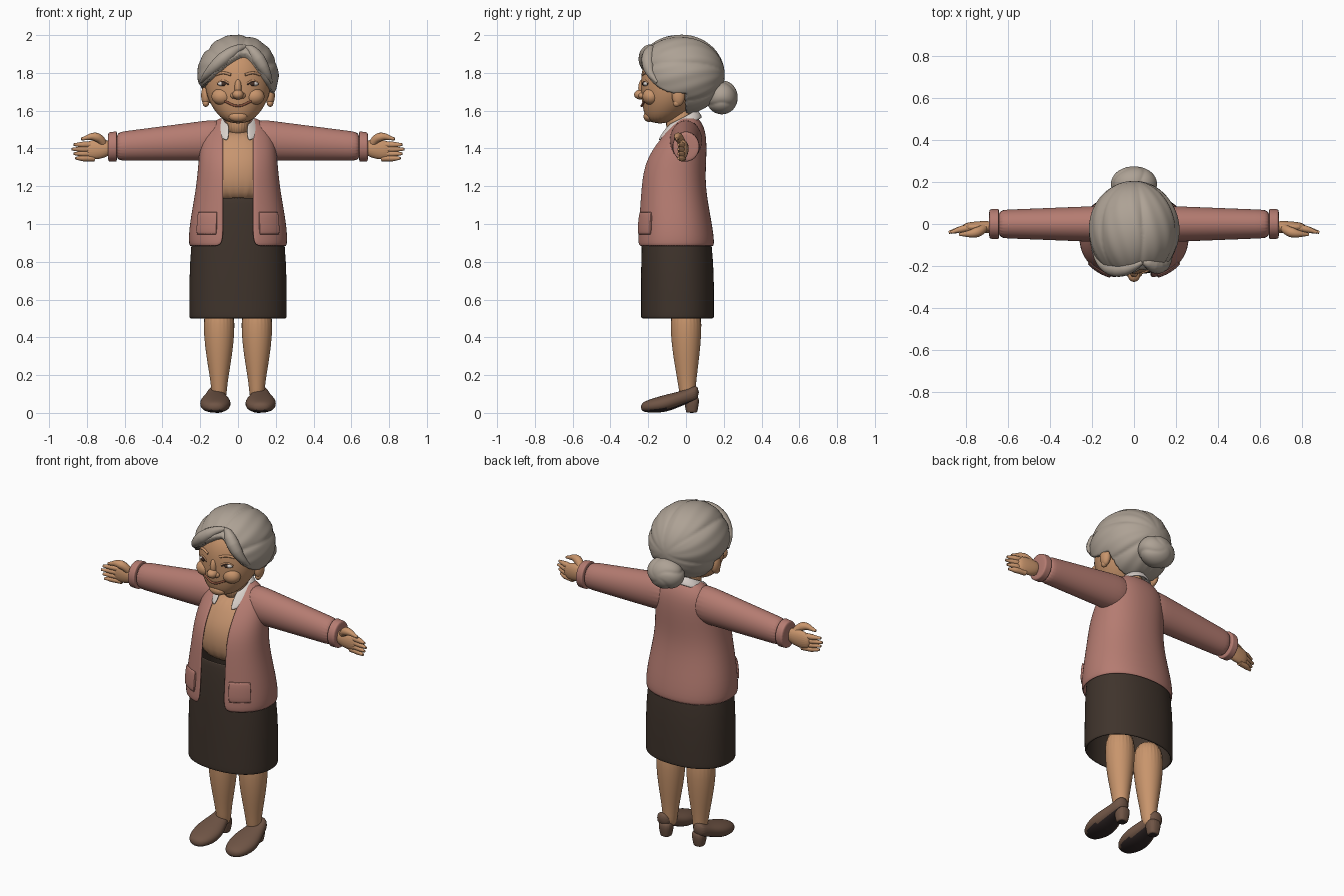
import bpy, bmesh
from math import sin, cos, pi, asin, atan2, copysign, sqrt
from mathutils import Vector

if "Cube" in bpy.data.objects:
    bpy.data.objects.remove(bpy.data.objects["Cube"])


def material(name, red, green, blue):
    mat = bpy.data.materials.new(name)
    mat.use_nodes = True
    mat.diffuse_color = (red, green, blue, 1)
    shader = mat.node_tree.nodes["Principled BSDF"]
    shader.inputs["Base Color"].default_value = mat.diffuse_color
    shader.inputs["Roughness"].default_value = .8
    return mat


SKIN = material("skin", .58, .3, .15)
BLOUSE = material("peach blouse", .57, .3, .16)
HAIR = material("grey hair", .42, .36, .3)
KNIT = material("rose knit", .46, .2, .165)
SKIRT = material("dark brown cloth", .05, .034, .025)
SHOE = material("brown leather", .16, .09, .06)
SOLE = material("dark sole", .03, .02, .02)
WHITE = material("off white", .7, .64, .6)
DARK = material("dark brown eye", .06, .03, .02)
LIP = material("soft red brown", .26, .09, .05)


def finish(mesh_data, name, materials, thickness=0, subdivide=False):
    """Turn a bmesh into a smooth object with optional modifiers."""
    bmesh.ops.recalc_face_normals(mesh_data, faces=mesh_data.faces)
    for face in mesh_data.faces:
        face.smooth = True
    mesh = bpy.data.meshes.new(name)
    mesh_data.to_mesh(mesh)
    mesh_data.free()
    for mat in materials:
        mesh.materials.append(mat)
    part = bpy.data.objects.new(name, mesh)
    bpy.context.collection.objects.link(part)
    if thickness:
        solid = part.modifiers.new("thickness", "SOLIDIFY")
        solid.thickness, solid.offset = thickness, -1
    if subdivide:
        smooth = part.modifiers.new("smooth", "SUBSURF")
        smooth.levels = smooth.render_levels = 2


def signed_power(value, exponent):
    return copysign(abs(value) ** exponent, value)


def loft(name, axis, rings, mat, side=1, middle=0, square=1, gap=None, arc=None,
         thickness=0, shear=0, underside=None):
    """Loft oval rings (position, half width, low, high) along an axis."""
    count, bm, loops = 24, bmesh.new(), []
    is_sheet = bool(gap or arc)
    for position, half, low, high in rings:
        start, end = arc or (0, 2 * pi)
        if gap:
            start = asin((gap / half) ** (1 / square))
            end = 2 * pi - start
        loop = []
        for i in range(count + is_sheet):
            angle = start + (end - start) * i / count
            point = [middle + half * signed_power(sin(angle), square),
                     (low + high) / 2 - (high - low) / 2 * signed_power(cos(angle), square)]
            point.insert(axis, position)
            point[2] += shear * point[1]
            point[0] *= side
            loop.append(bm.verts.new(point))
        loops.append(loop)
    for lower, upper in zip(loops, loops[1:]):
        for i in range(count):
            j = (i + 1) % len(lower)
            bm.faces.new((lower[i], lower[j], upper[j], upper[i]))
    if not thickness:
        bm.faces.new(loops[0])
        bm.faces.new(loops[-1])
    materials = [mat]
    if underside:
        materials.append(underside)
        bmesh.ops.recalc_face_normals(bm, faces=bm.faces)
        for face in bm.faces:
            face.material_index = int(face.normal.z < -.75)
    finish(bm, name, materials, thickness, True)


def blob(name, centre, radii, mat, shape=None, detail=16):
    """Ellipsoid whose radius may be varied by a shape rule."""
    bm = bmesh.new()
    bmesh.ops.create_uvsphere(bm, u_segments=2 * detail, v_segments=detail, radius=1)
    for vert in bm.verts:
        direction = vert.co.normalized()
        factor = shape(direction) if shape else 1
        vert.co = Vector(c + r * factor * d for c, r, d in zip(centre, radii, direction))
    finish(bm, name, [mat])


def strand(name, points, mat, side=1):
    """Tapered round tube through points (x, y, z, radius)."""
    curve = bpy.data.curves.new(name, "CURVE")
    curve.dimensions, curve.bevel_depth, curve.bevel_resolution = "3D", 1, 4
    curve.use_fill_caps, curve.resolution_u = True, 8
    spline = curve.splines.new("BEZIER")
    spline.bezier_points.add(len(points) - 1)
    for knot, (x, y, z, radius) in zip(spline.bezier_points, points):
        knot.co, knot.radius = (side * x, y, z), radius
        knot.handle_left_type = knot.handle_right_type = "AUTO"
    part = bpy.data.objects.new(name, curve)
    bpy.context.collection.objects.link(part)
    curve.materials.append(mat)
    bpy.ops.object.select_all(action="DESELECT")
    part.select_set(True)
    bpy.context.view_layer.objects.active = part
    bpy.ops.object.convert(target="MESH")
    bpy.ops.object.shade_smooth()


def face_line(name, centre, reach, z, bend, radius, mat, side=1):
    """Thin bent line lying on the curved front of the face."""
    points = []
    for step in (-1, 0, 1):
        x = centre + step * reach
        points.append((x, 3.2 * x * x - .235, z + step * step * bend, radius))
    strand(name, points, mat, side)


# Clothes on the body
loft("skirt", 2, [(.5, .26, -.24, .15), (.52, .26, -.24, .15), (.9, .26, -.24, .15),
                  (1.15, .2, -.22, .08)], SKIRT, square=.9, thickness=.015)
loft("blouse", 2, [(1.1, .18, -.2, .06), (1.3, .18, -.22, .08), (1.4, .17, -.17, .08),
                   (1.5, .1, -.1, .06)], BLOUSE, square=.9)
loft("cardigan", 2, [(.88, .265, -.27, .155), (1, .26, -.26, .14), (1.2, .22, -.25, .1),
                     (1.35, .21, -.23, .11), (1.5, .19, -.11, .11), (1.57, .09, -.04, .06)],
     KNIT, square=.9, gap=.08, thickness=.02)
loft("collar", 2, [(1.52, .13, -.17, .09), (1.58, .08, -.11, .06)],
     WHITE, gap=.05, thickness=.015, shear=.5)
loft("neck", 2, [(1.45, .07, -.12, .05), (1.65, .07, -.1, .05)], SKIN)

for side, label in ((1, "left_"), (-1, "right_")):
    loft(label + "pocket", 2, [(.94, .27, -.275, .16), (1.07, .26, -.265, .14)],
         KNIT, side, square=.9, arc=(.4, .95), thickness=.015)

    # Arms taper evenly from shoulder to cuff
    for name, extra, stations in (("sleeve", 0, (.05, .2, .4, .6, .65)),
                                  ("cuff", .005, (.64, .645, .68, .69))):
        loft(label + name, 0, [(x, .093 - .04 * x + extra, 1.335 - extra, 1.57 - .13 * x + extra)
                               for x in stations], KNIT, side)

    # Hands with the thumb up
    loft(label + "palm", 0, [(.66, .03, 1.37, 1.44), (.73, .03, 1.34, 1.45), (.82, .02, 1.34, 1.44)],
         SKIN, side, middle=-.015)
    for i, name in enumerate(("index", "middle", "ring", "little")):
        z, tip = 1.42 - .024 * i, .88 - .01 * abs(i - 1)
        strand(label + name + "_finger", [(.76, -.015, z, .016), (.82, -.025, z, .016),
                                          (tip, -.04, z, .007)], SKIN, side)
    strand(label + "thumb", [(.7, -.01, 1.41, .02), (.75, -.04, 1.46, .024),
                             (.83, -.05, 1.45, .007)], SKIN, side)

    # Legs and heeled shoes
    loft(label + "leg", 2, [(.05, .04, -.03, .05), (.15, .04, -.04, .05), (.35, .08, -.08, .08),
                            (.6, .09, -.09, .09)], SKIN, side, middle=.1)
    loft(label + "shoe", 1, [(-.24, .03, .01, .05), (-.2, .07, 0, .07), (-.1, .09, 0, .1),
                             (0, .05, .05, .12), (.07, .04, .06, .16)],
         SHOE, side, middle=.12, square=.9, underside=SOLE)
    loft(label + "heel", 2, [(0, .03, 0, .06), (.01, .03, 0, .06), (.1, .05, -.02, .08)],
         SHOE, side, middle=.11, square=.8, underside=SOLE)

    # Features on each half of the face
    blob(label + "nostril", (side * .02, -.233, 1.68), (.02, .02, .017), SKIN)
    blob(label + "cheek", (side * .085, -.185, 1.675), (.055, .045, .045), SKIN)
    blob(label + "eye", (side * .077, -.207, 1.742), (.03, .02, .014), WHITE)
    blob(label + "iris", (side * .077, -.22, 1.742), (.013, .01, .012), DARK)
    face_line(label + "eyelid", .077, .03, 1.758, -.014, .006, SKIN, side)
    face_line(label + "lashes", .077, .03, 1.753, -.012, .007, DARK, side)
    face_line(label + "brow", .077, .04, 1.8, -.01, .007, SKIN, side)
    blob(label + "ear", (side * .17, -.04, 1.68), (.025, .035, .055), SKIN)
    blob(label + "ear_lobe", (side * .17, -.05, 1.64), (.017, .02, .02), SKIN)

# Head
loft("head", 2, [(1.53, .06, -.2, -.08), (1.6, .13, -.23, .02), (1.7, .18, -.24, .09),
                 (1.85, .18, -.24, .14), (1.95, .1, -.15, .08)], SKIN)
blob("chin", (0, -.195, 1.57), (.05, .03, .03), SKIN)
blob("nose_tip", (0, -.24, 1.685), (.03, .035, .026), SKIN)
blob("nose_bridge", (0, -.226, 1.72), (.02, .027, .05), SKIN)
face_line("mouth", 0, .07, 1.625, .025, .006, LIP)

# Hair swept from a side parting, sunk below the skin where the face shows
HAIR_CENTRE, HAIR_RADII, PARTING = (0, -.03, 1.79), (.215, .235, .213), .04


def hairline(x):
    reach = .13 if x > PARTING else .23
    return 1.91 - .18 * (abs(x - PARTING) / reach) ** 1.5


def hair_shape(d):
    x, y, z = (c + r * k for c, r, k in zip(HAIR_CENTRE, HAIR_RADII, d))
    sink = min(1, max(0, (hairline(x) - z) / .02)) if y < 0 else 0
    around = atan2(d.x, d.z) - .2
    groove = .045 * (1 - abs(sin(3 * around))) ** 3
    ripple = .006 * sin(17 * around + 5 * d.y)
    return (1 - .27 * sink * sink * (3 - 2 * sink)) * (1 - sqrt(d.x ** 2 + d.z ** 2) * (groove + ripple))


blob("hair", HAIR_CENTRE, HAIR_RADII, HAIR, hair_shape, 72)
for name, reach in (("right_front_lock", -.235), ("left_front_lock", .135)):
    points = []
    for i in range(7):
        x = PARTING + reach * i / 6
        z = hairline(x) + .03
        depth = 1 - (x / HAIR_RADII[0]) ** 2 - ((z - HAIR_CENTRE[2]) / HAIR_RADII[2]) ** 2
        points.append((x, HAIR_CENTRE[1] - .22 * sqrt(max(0, depth)), z, .01 + .026 * sin(pi * i / 6)))
    strand(name, points, HAIR)


# Bun at the nape with a gentle twist
def bun_shape(d):
    spread = sqrt(d.x ** 2 + d.z ** 2)
    return 1 - .07 * spread * (1 - abs(sin(2 * atan2(d.x, d.z) + 2.5 * spread))) ** 2


blob("bun", (0, .19, 1.67), (.11, .084, .09), HAIR, bun_shape, 40)
